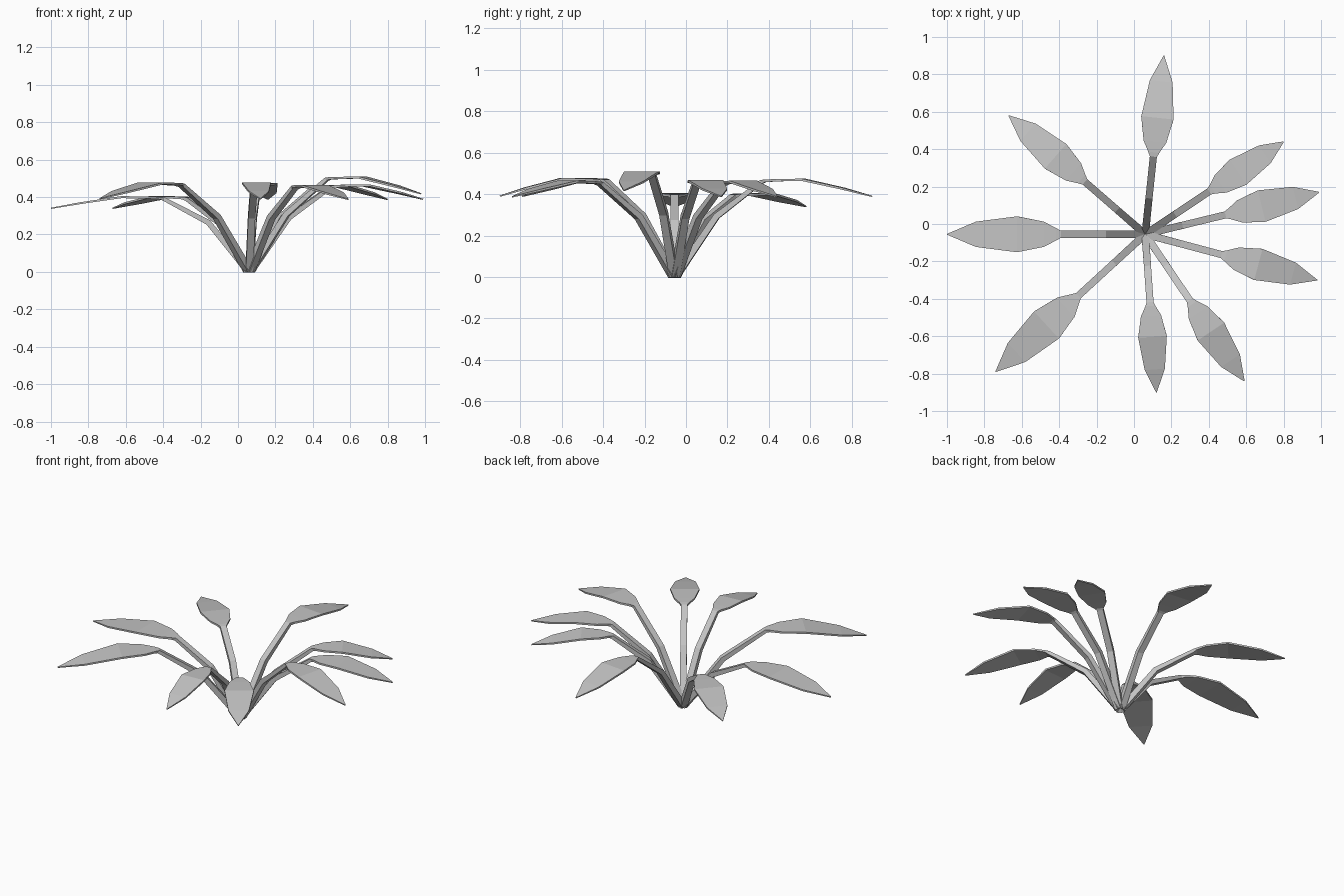
import bpy
import bmesh
from mathutils import Vector

cube = bpy.data.objects.get("Cube")
if cube:
    bpy.data.objects.remove(cube, do_unlink=True)

grey = bpy.data.materials.new("plain grey")
grey.use_nodes = True
COLOUR = (0.55, 0.55, 0.55, 1)
grey.diffuse_color = COLOUR
grey.node_tree.nodes["Principled BSDF"].inputs["Base Color"].default_value = COLOUR

ROOT = Vector((0.06, -0.055, 0))


def make_leaf(name, tip_x, tip_y, stem, peak, drop):
    """One arching leaf: square stem with a knee, then a thin pointed blade."""
    tip = Vector((tip_x, tip_y, 0))
    reach = (tip - ROOT).length
    out = (tip - ROOT).normalized()
    side = Vector((-out.y, out.x, 0))
    blade = reach - stem
    w = reach / 1.05

    # distance outward, height of upper face, half width, thickness
    stations = [
        (-0.005, 0.018, 0.020, 0.036),
        (stem * 0.45, 0.64 * 0.475 + (peak - 0.475) * 0.4, 0.019, 0.030),
        (stem * 0.97, peak - 0.007, 0.019, 0.020),
        (stem + blade * 0.02, peak - 0.004, 0.033 * w, 0.013),
        (stem + blade * 0.13, peak - 0.002, 0.067 * w, 0.011),
        (stem + blade * 0.37, peak, 0.095 * w, 0.011),
        (stem + blade * 0.74, peak - drop * 0.53, 0.067 * w, 0.010),
        (reach, peak - drop, 0.002, 0.006),
    ]
    bm = bmesh.new()
    rings = []
    for i, (r, z, half, thick) in enumerate(stations):
        # thickness is laid off square to the arch
        a = stations[max(i - 1, 0)]
        b = stations[min(i + 1, len(stations) - 1)]
        along = (out * (b[0] - a[0]) + Vector((0, 0, b[1] - a[1]))).normalized()
        under = side.cross(along) * thick
        if under.z > 0:
            under.negate()
        p = ROOT + out * r + Vector((0, 0, z))
        rings.append([bm.verts.new(v) for v in (
            p + side * half, p - side * half,
            p - side * half + under, p + side * half + under)])
    for near, far in zip(rings, rings[1:]):
        for k in range(4):
            n = (k + 1) % 4
            bm.faces.new((near[k], near[n], far[n], far[k]))
    bm.faces.new(rings[0])
    bm.faces.new(rings[-1])
    bmesh.ops.recalc_face_normals(bm, faces=bm.faces)
    mesh = bpy.data.meshes.new(name)
    bm.to_mesh(mesh)
    bm.free()
    mesh.materials.append(grey)
    bpy.context.collection.objects.link(bpy.data.objects.new(name, mesh))


# name, tip x, tip y, stem length, peak height, droop of the tip
LEAVES = [
    ("back_leaf", 0.16, 0.90, 0.43, 0.475, 0.083),
    ("back_right_leaf", -0.67, 0.58, 0.44, 0.405, 0.062),
    ("right_leaf", -1.00, -0.055, 0.465, 0.405, 0.062),
    ("front_right_leaf", -0.74, -0.79, 0.50, 0.478, 0.085),
    ("front_leaf", 0.12, -0.90, 0.375, 0.478, 0.085),
    ("front_left_leaf", 0.59, -0.84, 0.44, 0.465, 0.075),
    ("left_front_leaf", 0.98, -0.30, 0.435, 0.51, 0.09),
    ("left_leaf", 0.99, 0.17, 0.455, 0.468, 0.077),
    ("back_left_leaf", 0.80, 0.44, 0.425, 0.465, 0.075),
]
for leaf in LEAVES:
    make_leaf(*leaf)
